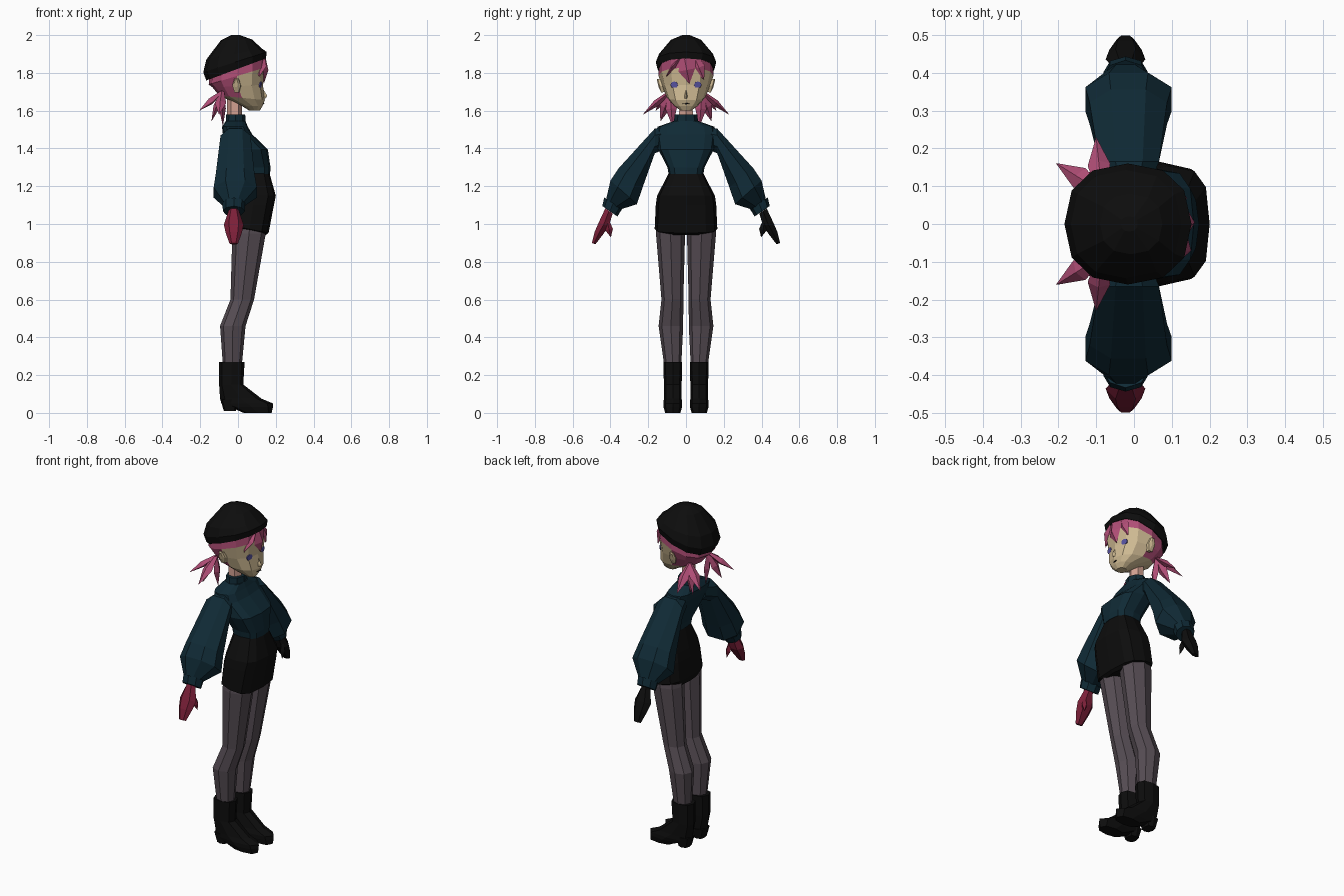
import bpy, bmesh, math
from mathutils import Vector
from mathutils.bvhtree import BVHTree

if "Cube" in bpy.data.objects:
    bpy.data.objects.remove(bpy.data.objects["Cube"])


def material(name, r, g, b):
    m = bpy.data.materials.new(name)
    m.diffuse_color = (r, g, b, 1)
    m.use_nodes = True
    m.node_tree.nodes["Principled BSDF"].inputs["Base Color"].default_value = m.diffuse_color
    return m


BLACK = material("black cloth", .004, .004, .004)
TEAL = material("dark teal knit", .005, .023, .036)
TIGHTS = material("grey tights", .095, .075, .09)
PINK = material("pink hair", .43, .075, .18)
FACE = material("face skin", .62, .49, .29)
SKIN = material("neck skin", .64, .35, .28)
RED = material("red glove", .2, .014, .04)
BLUE = material("eye blue", .10, .09, .38)


def slab(z, x0, x1, yh, tilt=0, yc=0):
    """Roughly horizontal ring, z rises by tilt per unit of x."""
    cx, hx = (x0 + x1) / 2, (x1 - x0) / 2
    return (Vector((cx, yc, z + tilt * cx)), Vector((hx, 0, hx * tilt)), Vector((0, yh, 0)))


def cut(y0, z0, y1, z1, x0, x1, s=1):
    """Ring across an arm between an outer and an inner point."""
    return (Vector(((x0 + x1) / 2, s * (y0 + y1) / 2, (z0 + z1) / 2)),
            Vector(((x1 - x0) / 2, 0, 0)),
            Vector((0, s * (y0 - y1) / 2, (z0 - z1) / 2)))


def loft(name, rings, mat, n=8, power=1.0, turn=0.0, rule=None, mats=()):
    """Skin rings (centre, half axis, half axis) into a closed solid."""
    bm = bmesh.new()
    rows = []
    for c, u, v in rings:
        row = []
        for i in range(n):
            a = 2 * math.pi * (i + turn) / n
            p, q = math.cos(a), math.sin(a)
            p = math.copysign(abs(p) ** power, p) if abs(p) > 1e-6 else 0
            q = math.copysign(abs(q) ** power, q) if abs(q) > 1e-6 else 0
            row.append(bm.verts.new(c + u * p + v * q))
        rows.append(row)
    for a, b in zip(rows, rows[1:]):
        for i in range(n):
            j = (i + 1) % n
            bm.faces.new((a[i], a[j], b[j], b[i]))
    bm.faces.new(rows[0])
    bm.faces.new(rows[-1])
    bmesh.ops.recalc_face_normals(bm, faces=bm.faces)
    if rule:
        for f in bm.faces:
            f.material_index = rule(f.calc_center_median())
    me = bpy.data.meshes.new(name)
    bm.to_mesh(me)
    bm.free()
    for m in (mat, *mats):
        me.materials.append(m)
    ob = bpy.data.objects.new(name, me)
    bpy.context.collection.objects.link(ob)
    return ob


def spike(name, root, tip, width, mat, belly=.4, flat=.6):
    """Pointed lock: thin at the root, wide at the belly, sharp at the tip."""
    a, b = Vector(root), Vector(tip)
    d = (b - a).normalized()
    u = d.cross(Vector((0, 0, 1)) if abs(d.z) < .8 else Vector((1, 0, 0))).normalized()
    v = d.cross(u)
    return loft(name, [(a.lerp(b, t), u * width * k, v * width * k * flat)
                       for t, k in ((0, .4), (belly, 1), (1, .03))], mat, n=4)


# beret, tilted down to the back
loft("beret", [slab(1.825, -.16, .142, .142, .37), slab(1.822, -.168, .148, .15, .37),
               slab(1.862, -.184, .152, .16, .32), slab(1.905, -.167, .125, .143, .2),
               slab(1.975, -.09, .075, .08, .02), slab(2.0, -.035, .01, .02)],
     BLACK, n=12, power=.85)

# head: hair on the back and above the hairline, skin on the face
head = loft("head", [slab(1.60, .06, .115, .028), slab(1.625, .02, .13, .062),
                     slab(1.67, -.10, .142, .10, -.1), slab(1.73, -.135, .132, .128, .05),
                     slab(1.785, -.155, .142, .145, .3), slab(1.86, -.15, .143, .143, .3)],
            FACE, n=12, power=.85, mats=(PINK,),
            rule=lambda c: int((c.x < -.005 and c.z > 1.66) or c.z > 1.785 + .3 * c.x))
loft("neck", [slab(1.55, -.058, .022, .042), slab(1.69, -.058, .022, .04)], SKIN, n=6)

# eyes, mouth and nose sit on the face surface
tree = BVHTree.FromPolygons([v.co for v in head.data.vertices],
                            [p.vertices[:] for p in head.data.polygons])


def plate(name, y, z, w, h, mat, n):
    p, nrm, _, _ = tree.ray_cast(Vector((1, y, z)), Vector((-1, 0, 0)))
    u = Vector((0, 0, 1)).cross(nrm).normalized()
    v = nrm.cross(u)
    loft(name, [(p + nrm * o, u * w, v * h) for o in (-.003, .003)], mat, n=n)


for s, side in ((1, "left"), (-1, "right")):
    plate(side + "_eye", s * .062, 1.737, .02, .018, BLUE, 8)
plate("mouth", 0, 1.637, .018, .003, BLACK, 4)
loft("nose", [slab(1.665, .12, .146, .012), slab(1.678, .12, .155, .008),
              slab(1.71, .12, .136, .004)], FACE, n=4)

# fringe
spike("middle_fringe", (.135, -.01, 1.885), (.137, .018, 1.745), .045, PINK, .5, .55)
spike("left_fringe", (.125, .05, 1.87), (.118, .095, 1.765), .035, PINK, .4, .5)
spike("right_fringe", (.13, -.03, 1.88), (.112, -.105, 1.78), .03, PINK, .45, .5)

# torso, collar and shorts
loft("jumper", [slab(1.265, .0, .17, .092), slab(1.30, -.005, .172, .098),
                slab(1.395, -.045, .158, .147), slab(1.475, -.08, .075, .158),
                slab(1.515, -.085, .052, .15), slab(1.545, -.065, .04, .065)],
     TEAL, n=12, power=.65)
loft("collar", [slab(1.525, -.066, .042, .066), slab(1.58, -.063, .038, .06)], TEAL)
loft("shorts", [slab(1.275, .008, .165, .088), slab(1.15, -.02, .2, .153),
                slab(1.10, -.03, .19, .16), slab(.985, -.04, .162, .166, -.2),
                slab(.955, -.03, .145, .11, -.1)], BLACK, n=12, power=.65)

for s, side in ((1, "left"), (-1, "right")):
    # ear
    loft(side + "_ear", [(Vector((x, s * y, z)), Vector((rx, 0, 0)), Vector((0, s * rz * .25, rz)))
                         for x, y, z, rx, rz in ((0, .11, 1.73, .018, .035),
                                                 (-.008, .14, 1.733, .022, .042),
                                                 (-.01, .15, 1.745, .01, .022))], FACE, n=6)
    # pigtail of four locks
    for i, tip in enumerate(((-.205, .16, 1.60), (-.1, .228, 1.58),
                             (-.08, .072, 1.52), (-.14, .135, 1.545))):
        spike(f"{side}_pigtail_{i + 1}", (-.085, s * .085, 1.70),
              (tip[0], s * tip[1], tip[2]), .03, PINK, .5)
    # puffed sleeve and cuff
    loft(side + "_sleeve", [cut(.09, 1.52, .09, 1.40, -.07, .04, s),
                            cut(.165, 1.51, .165, 1.37, -.098, .072, s),
                            cut(.36, 1.30, .225, 1.19, -.125, .095, s),
                            cut(.405, 1.235, .255, 1.10, -.137, .108, s),
                            cut(.425, 1.135, .345, 1.075, -.08, .035, s)], TEAL, turn=.5, power=.9)
    loft(side + "_cuff", [cut(.433, 1.14, .338, 1.08, -.082, .038, s),
                          cut(.443, 1.095, .363, 1.04, -.08, .036, s)], TEAL)
    # gloved hand and thumb
    glove = BLACK if s > 0 else RED
    loft(side + "_hand", [cut(.43, 1.085, .385, 1.055, -.05, .005, s),
                          cut(.466, 1.01, .405, .985, -.075, .03, s),
                          cut(.487, .96, .435, .945, -.065, .02, s),
                          cut(.50, .90, .478, .892, -.045, .0, s)], glove, n=6)
    spike(side + "_thumb", (.0, s * .42, 1.03), (.012, s * .398, .93), .02, glove, .6, .8)
    # leg
    loft(side + "_leg", [slab(z, a, b, w, 0, s * c) for z, a, b, w, c in (
        (1.02, -.02, .15, .072, .082), (.95, -.03, .147, .077, .082), (.60, -.04, .085, .058, .072),
        (.46, -.095, .04, .065, .08), (.25, -.08, .02, .045, .07))], TIGHTS, power=.9)
    # ankle boot with a raised heel
    loft(side + "_boot", [slab(z, a, b, w, 0, s * .07) for z, a, b, w in (
        (.27, -.1, .035, .05), (.15, -.1, .028, .047), (.075, -.095, .125, .047),
        (.05, -.088, .185, .05), (.03, -.04, .185, .049), (.0, .03, .178, .04))],
        BLACK, power=.75)
    loft(side + "_heel", [slab(.07, -.093, -.0, .045, 0, s * .07),
                          slab(.01, -.075, -.012, .036, 0, s * .07)], BLACK, power=.75)
